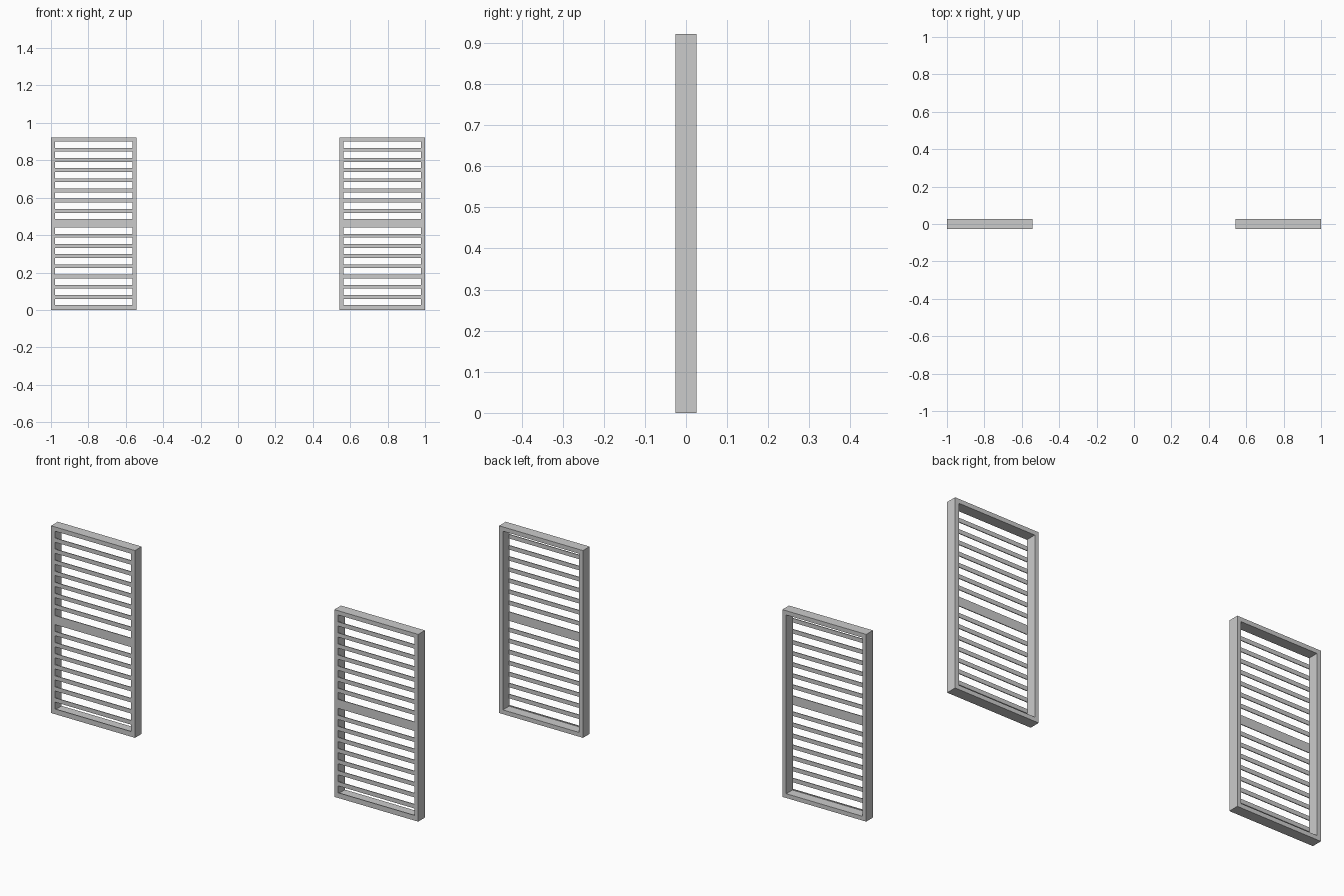
import bpy, bmesh

if "Cube" in bpy.data.objects:
    bpy.data.objects.remove(bpy.data.objects["Cube"])

X0, X1 = 0.543, 1.0        # panel width range (right panel)
H = 0.922                  # panel height
D = 0.026                  # half depth
T = 0.021                  # frame thickness
PLATE = 0.004              # slat thickness
PITCH, SLOT = 0.0545, 0.034


def finish(name, bm):
    bmesh.ops.recalc_face_normals(bm, faces=bm.faces)
    mesh = bpy.data.meshes.new(name)
    bm.to_mesh(mesh)
    bm.free()
    obj = bpy.data.objects.new(name, mesh)
    bpy.context.collection.objects.link(obj)
    # the second panel mirrors the first
    obj.modifiers.new("mirror", 'MIRROR').use_axis[0] = True
    obj.modifiers["mirror"].use_mirror_merge = False
    return obj


def rect(bm, x0, x1, z0, z1, y):
    return [bm.verts.new(p) for p in ((x0, y, z0), (x1, y, z0), (x1, y, z1), (x0, y, z1))]


# Deep rectangular frame, open in the middle
bm = bmesh.new()
loops = [rect(bm, X0, X1, 0, H, -D), rect(bm, X0, X1, 0, H, D),
         rect(bm, X0 + T, X1 - T, T, H - T, D), rect(bm, X0 + T, X1 - T, T, H - T, -D)]
for a, b in zip(loops, loops[1:] + loops[:1]):
    for i in range(4):
        j = (i + 1) % 4
        bm.faces.new((a[i], a[j], b[j], b[i]))
finish("frame", bm)


def slat(name, z0, z1):
    bm = bmesh.new()
    a = rect(bm, X0 + T, X1 - T, z0, z1, -D)
    b = rect(bm, X0 + T, X1 - T, z0, z1, -D + PLATE)
    bm.faces.new(a)
    bm.faces.new(b)
    for i in range(4):
        j = (i + 1) % 4
        bm.faces.new((a[i], a[j], b[j], b[i]))
    finish(name, bm)


# Thin slats flush with the front, in an upper and a lower bank
upper, lower = H - T, 0.441
for label, top in (("upper", upper), ("lower", lower)):
    for k in range(7):
        slat(f"{label}_slat_{k + 1}", top - PITCH * (k + 1), top - PITCH * k - SLOT)

# Wide middle slat and narrow bottom lip
slat("middle_slat", lower, upper - 7 * PITCH - SLOT)
slat("bottom_lip", T, lower - 7 * PITCH - SLOT)
